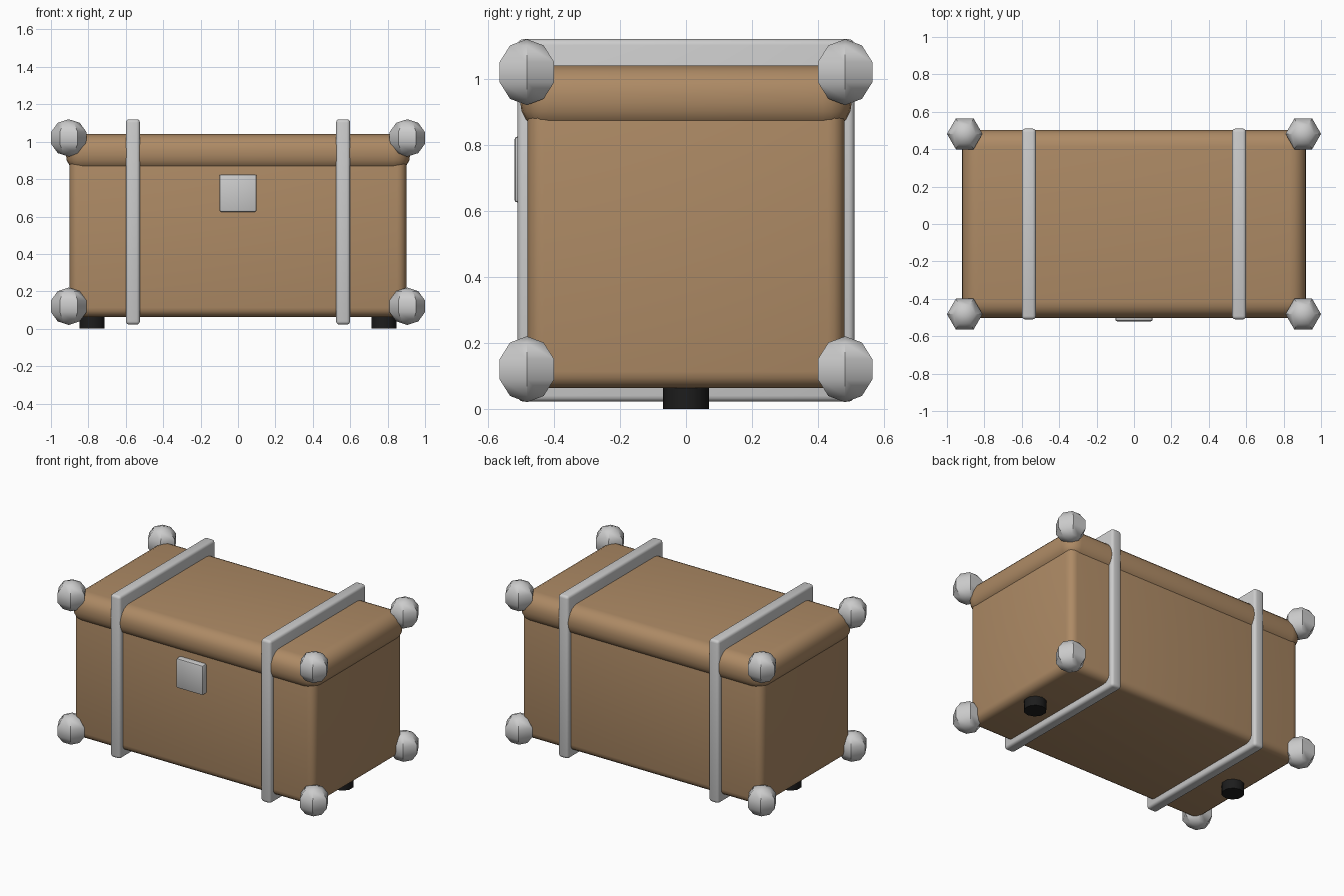
import bpy, bmesh
from math import radians, sin, cos, pi
from mathutils import Matrix

if "Cube" in bpy.data.objects:
    bpy.data.objects.remove(bpy.data.objects["Cube"])


def paint(name, rgb):
    m = bpy.data.materials.new(name)
    m.diffuse_color = (*rgb, 1)
    m.use_nodes = True
    m.node_tree.nodes["Principled BSDF"].inputs["Base Color"].default_value = m.diffuse_color
    return m


leather = paint("tan_leather", (0.42, 0.255, 0.13))
rubber = paint("black_rubber", (0.012, 0.012, 0.012))


def finish(name, bm, mat, angle):
    bmesh.ops.recalc_face_normals(bm, faces=bm.faces)
    me = bpy.data.meshes.new(name)
    bm.to_mesh(me)
    bm.free()
    ob = bpy.data.objects.new(name, me)
    bpy.context.collection.objects.link(ob)
    if mat:
        me.materials.append(mat)
    bpy.ops.object.select_all(action='DESELECT')
    ob.select_set(True)
    bpy.context.view_layer.objects.active = ob
    bpy.ops.object.shade_smooth_by_angle(angle=radians(angle))
    return ob


def rounded_box(name, lo, hi, bevel, segments, mat=None):
    bm = bmesh.new()
    bmesh.ops.create_cube(bm, size=1)
    for v in bm.verts:
        v.co = [(a + b) / 2 + c * (b - a) for a, b, c in zip(lo, hi, v.co)]
    bmesh.ops.bevel(bm, geom=bm.edges[:], offset=bevel, segments=segments,
                    profile=0.5, affect='EDGES', clamp_overlap=True)
    return finish(name, bm, mat, 40)


def lathe(name, profile, steps, turn, location, mat=None, angle=30):
    # spin an (r, z) profile about z; turn sets where the first vertex points
    bm = bmesh.new()
    vs = [bm.verts.new((r, 0, z)) for r, z in profile]
    es = [bm.edges.new(p) for p in zip(vs, vs[1:])]
    bmesh.ops.spin(bm, geom=vs + es, cent=(0, 0, 0), axis=(0, 0, 1),
                   angle=2 * pi, steps=steps)
    bmesh.ops.remove_doubles(bm, verts=bm.verts[:], dist=1e-4)
    bmesh.ops.transform(bm, matrix=Matrix.Rotation(turn, 4, 'Z'), verts=bm.verts[:])
    ob = finish(name, bm, mat, angle)
    ob.location = location
    return ob


# trunk body and overhanging soft-edged lid
rounded_box("trunk_body", (-0.9, -0.48, 0.063), (0.9, 0.48, 0.96), 0.05, 4, leather)
rounded_box("trunk_lid", (-0.92, -0.502, 0.84), (0.92, 0.502, 1.04), 0.088, 5, leather)

# latch plate on the front
rounded_box("latch_plate", (-0.1, -0.52, 0.625), (0.1, -0.46, 0.825), 0.01, 2)

# knob profile: five-band ball
ball = [(0.1 * sin(pi * i / 5), 0.1 * cos(pi * i / 5)) for i in range(6)]

for side, sx in (("left", -1), ("right", 1)):
    # metal strap around the trunk
    rounded_box(f"{side}_strap", (sx * 0.562 - 0.0375, -0.51, 0.022),
                (sx * 0.562 + 0.0375, 0.51, 1.12), 0.018, 3)
    # round foot underneath
    lathe(f"{side}_foot", [(0, 0), (0.07, 0), (0.07, 0.09), (0, 0.09)],
          10, pi / 2, (sx * 0.78, 0, 0), rubber, 40)
    # corner knobs
    for depth, sy in (("front", -1), ("back", 1)):
        for level, z in (("lower", 0.12), ("upper", 1.02)):
            lathe(f"{level}_{depth}_{side}_knob", ball, 6, 0,
                  (sx * 0.905, sy * 0.482, z), None, 50)
